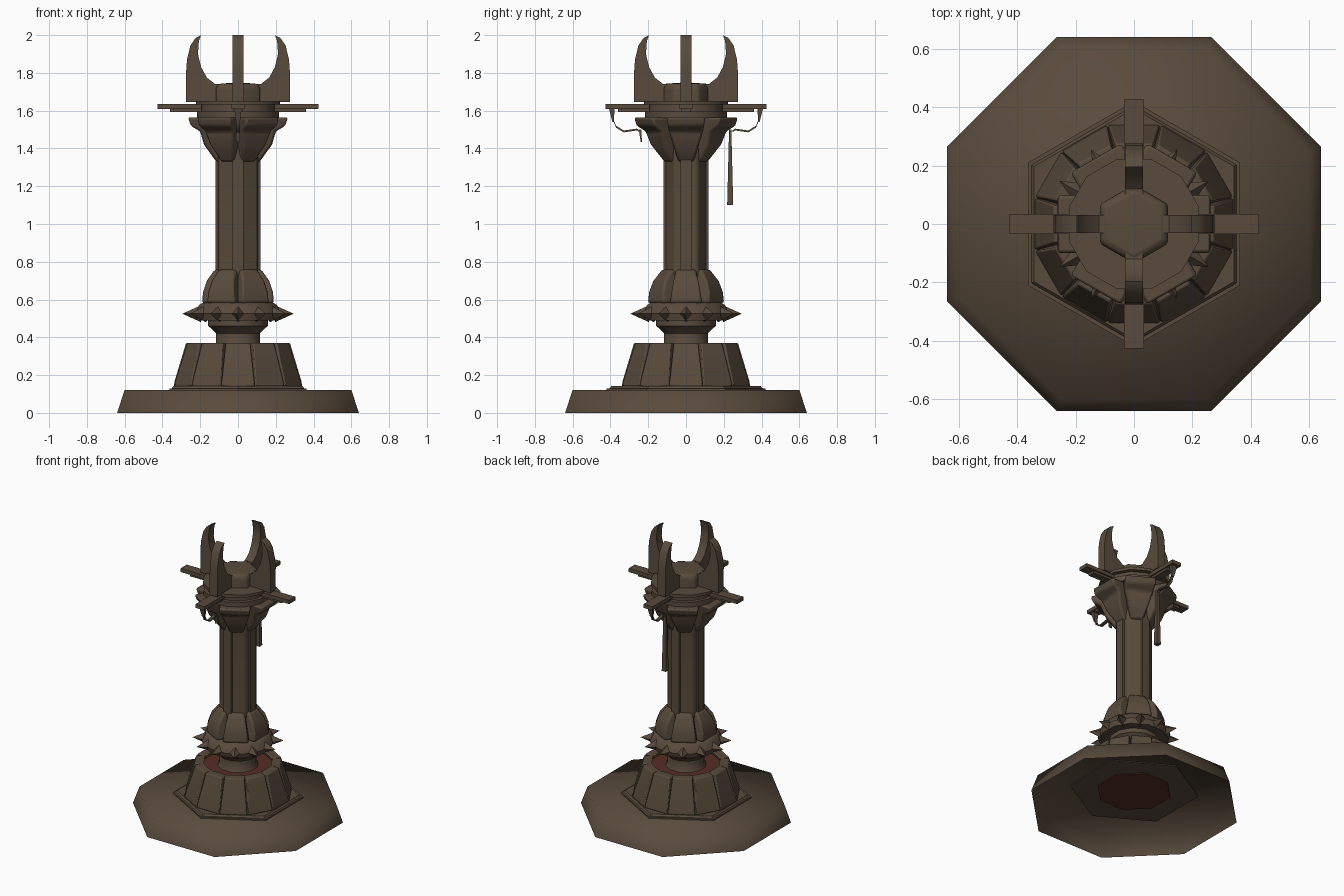
import bpy, bmesh, math
from mathutils import Matrix, Vector

if "Cube" in bpy.data.objects:
    bpy.data.objects.remove(bpy.data.objects["Cube"], do_unlink=True)


def material(name, rgb):
    m = bpy.data.materials.new(name)
    m.use_nodes = True
    m.diffuse_color = (*rgb, 1)
    m.node_tree.nodes["Principled BSDF"].inputs["Base Color"].default_value = (*rgb, 1)
    return m


BROWN = material("dark brown", (0.1, 0.07, 0.046))
RED = material("dull red", (0.1, 0.026, 0.018))


def finish(bm, name, mat=BROWN, smooth=35, bevel=0, turn=0):
    bmesh.ops.remove_doubles(bm, verts=bm.verts, dist=1e-5)
    bmesh.ops.recalc_face_normals(bm, faces=bm.faces)
    bm.transform(Matrix.Rotation(math.radians(turn), 4, "Z"))
    mesh = bpy.data.meshes.new(name)
    bm.to_mesh(mesh)
    bm.free()
    mesh.materials.append(mat)
    ob = bpy.data.objects.new(name, mesh)
    bpy.context.collection.objects.link(ob)
    if bevel:
        mod = ob.modifiers.new("Bevel", "BEVEL")
        mod.width, mod.segments = bevel, 2
    bpy.ops.object.select_all(action="DESELECT")
    ob.select_set(True)
    bpy.context.view_layer.objects.active = ob
    bpy.ops.object.shade_smooth_by_angle(angle=math.radians(smooth))
    return ob


def lathe(name, profile, sides, first=0, **kw):
    """Turn an (r, z) profile into a many-sided solid."""
    bm = bmesh.new()
    rings = []
    for r, z in profile:
        angles = [math.radians(first + 360 * i / sides) for i in range(sides)]
        rings.append([bm.verts.new((r * math.cos(a), r * math.sin(a), z)) for a in angles])
    for low, high in zip(rings, rings[1:]):
        for i in range(sides):
            j = (i + 1) % sides
            bm.faces.new((low[i], low[j], high[j], high[i]))
    return finish(bm, name, **kw)


def slab(name, outline, turn, **kw):
    """Radial plate from an (r, z, half width) outline, turned about z."""
    bm = bmesh.new()
    a = [bm.verts.new((r, -w, z)) for r, z, w in outline]
    b = [bm.verts.new((r, w, z)) for r, z, w in outline]
    bm.faces.new(a)
    bm.faces.new(b[::-1])
    for i in range(len(a)):
        j = (i + 1) % len(a)
        bm.faces.new((a[i], a[j], b[j], b[i]))
    return finish(bm, name, turn=turn, **kw)


def box(name, r0, r1, z0, z1, w, turn):
    return slab(name, [(r0, z0, w), (r1, z0, w), (r1, z1, w), (r0, z1, w)], turn)


def strap(name, path, w, t, turn):
    """Thin bent strap following an (r, z) path."""
    outline = [(r, z + t, w) for r, z in path] + [(r, z - t, w) for r, z in reversed(path)]
    return slab(name, outline, turn)


# Hollow octagonal foot and the hexagonal steps on it
lathe("foot_shell", [(0.693, 0), (0.65, 0.12), (0, 0.12)], 8, 22.5, smooth=180)
lathe("foot_step", [(0, 0.115), (0.42, 0.115), (0.42, 0.13), (0, 0.13)], 6, 30)
lathe("foot_upper_step", [(0.405, 0.13), (0.395, 0.142), (0, 0.142)], 6, 30)
lathe("foot_underside_disc", [(0, 0.11), (0.245, 0.11), (0.245, 0.115)], 8, 22.5, mat=RED)

# Red core inside a ring of leaning petals
lathe("red_core", [(0.27, 0.14), (0.235, 0.345), (0, 0.345)], 12, 15, mat=RED)
for k in range(12):
    slab("petal", [(0.27, 0.14, 0.088), (0.34, 0.14, 0.088), (0.335, 0.17, 0.086),
                   (0.275, 0.37, 0.064), (0.215, 0.37, 0.064)], 30 * k, bevel=0.006)

# Neck and spiked ring
lathe("neck", [(0.135, 0.34), (0.12, 0.37), (0.12, 0.42), (0.15, 0.45),
               (0.165, 0.46), (0.165, 0.5)], 12, 15)
lathe("spike_ring", [(0, 0.49), (0.225, 0.49), (0.235, 0.525), (0.215, 0.57),
                     (0.19, 0.585), (0, 0.585)], 12, 15)
for k in range(12):
    bm = bmesh.new()
    bmesh.ops.create_cone(bm, cap_ends=True, segments=4, radius1=0.045, radius2=0,
                          depth=0.1)
    bm.transform(Matrix.Translation((0.245, 0, 0.525)) @ Matrix.Rotation(math.pi / 2, 4, "Y"))
    finish(bm, "ring_spike", turn=30 * k)

# Column with flat strips and rounded lobes at its foot
lathe("column", [(0.128, 0.58), (0.122, 0.8), (0.122, 1.35), (0.135, 1.45),
                 (0.135, 1.72), (0.12, 1.742), (0, 1.75)], 6, 30, bevel=0.012)
for k in range(4):
    box("column_strip", 0.08, 0.12, 0.58, 1.5, 0.03, 90 * k)
for k in range(6):
    slab("foot_lobe", [(0.07, 0.58, 0.085), (0.19, 0.58, 0.085), (0.185, 0.64, 0.082),
                       (0.165, 0.7, 0.072), (0.122, 0.76, 0.05), (0.07, 0.76, 0.05)],
         60 * k, bevel=0.014)

# Capital: six corbels below stacked collars
for k in range(6):
    slab("corbel", [(0.08, 1.33, 0.04), (0.115, 1.33, 0.04), (0.18, 1.42, 0.07),
                    (0.2, 1.49, 0.09), (0.25, 1.52, 0.1), (0.265, 1.565, 0.1),
                    (0.08, 1.565, 0.1)], 60 * k, bevel=0.012)
lathe("lower_collar", [(0, 1.56), (0.225, 1.56), (0.225, 1.598), (0, 1.598)], 12, 15)
lathe("middle_collar", [(0.2, 1.59), (0.2, 1.64)], 12, 15)
lathe("upper_collar", [(0, 1.632), (0.23, 1.632), (0.23, 1.652), (0, 1.652)], 12, 15)

# Four crossing arms and curved prongs
prong = [(0.1, 1.645), (0.275, 1.645), (0.275, 1.8), (0.27, 1.87), (0.252, 1.945),
         (0.225, 1.985), (0.195, 2.0), (0.207, 1.97), (0.212, 1.9), (0.195, 1.83),
         (0.165, 1.775), (0.12, 1.74), (0.1, 1.74)]
for k in range(4):
    box("arm", 0.1, 0.427, 1.61, 1.636, 0.035, 90 * k)
    box("arm_brace", 0.1, 0.36, 1.594, 1.611, 0.025, 90 * k)
    slab("prong", [(r, z, 0.03) for r, z in prong], 90 * k)

# Hooks and straps under the front and back arms
cable = [(0.385, 1.55), (0.37, 1.515), (0.33, 1.49), (0.26, 1.5), (0.245, 1.49)]
for side in (90, -90):
    slab("hook", [(0.378, 1.612, 0.02), (0.408, 1.612, 0.02), (0.39, 1.54, 0.01),
                  (0.382, 1.54, 0.01)], side)
    strap("strap", cable, 0.011, 0.005, side)
slab("strap_end", [(0.237, 1.5, 0.011), (0.25, 1.5, 0.011), (0.24, 1.435, 0.011),
                   (0.233, 1.435, 0.011)], -90)
slab("hanging_strip", [(0.228, 1.5, 0.01), (0.24, 1.5, 0.01), (0.25, 1.1, 0.016),
                       (0.218, 1.1, 0.016)], 90)
